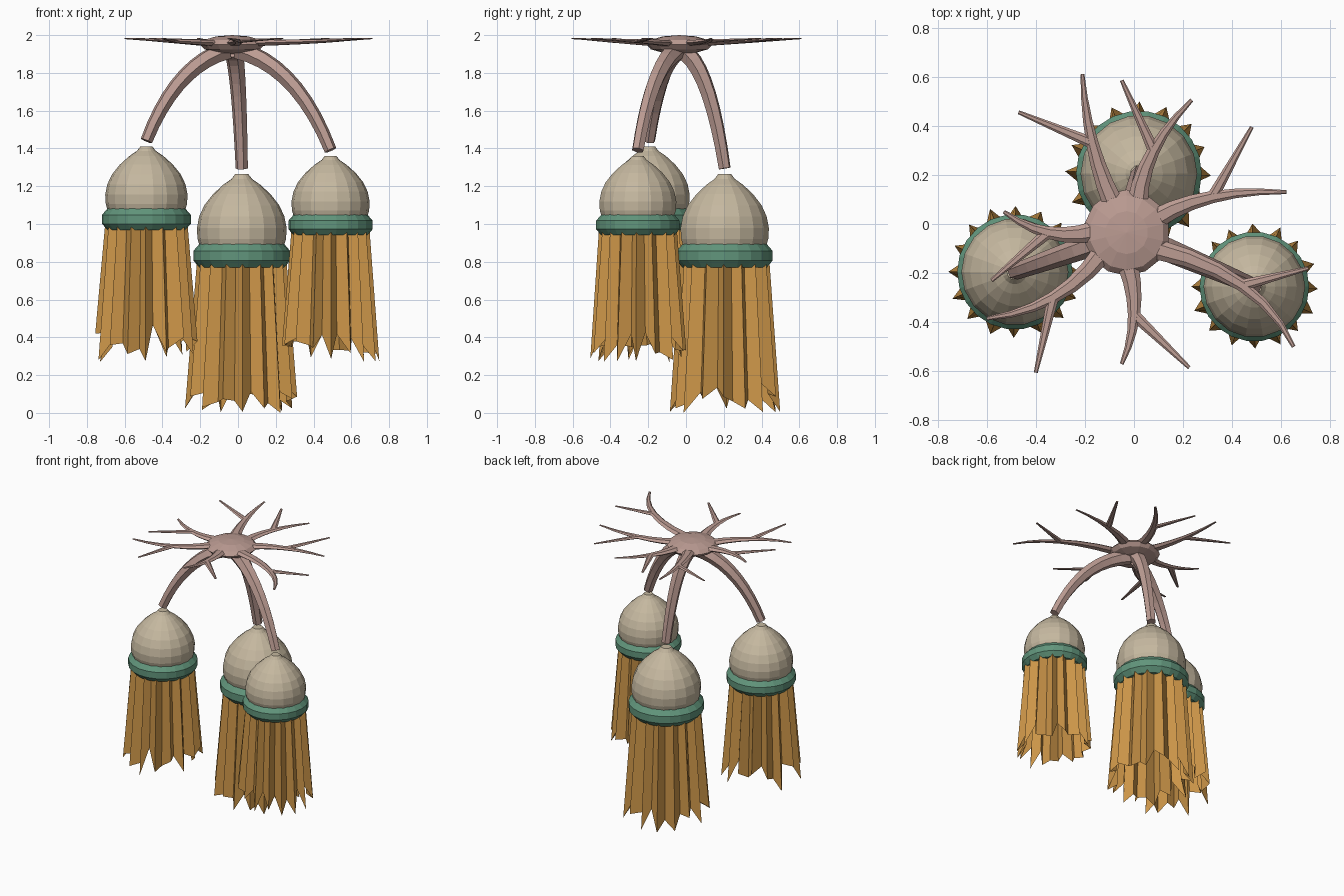
import bpy, bmesh, random
from math import sin, cos, pi, radians
from mathutils import Vector

random.seed(4)
if "Cube" in bpy.data.objects:
    bpy.data.objects.remove(bpy.data.objects["Cube"])


def material(name, rgb):
    m = bpy.data.materials.new(name)
    m.use_nodes = True
    m.diffuse_color = (*rgb, 1)
    m.node_tree.nodes["Principled BSDF"].inputs["Base Color"].default_value = (*rgb, 1)
    return m


PINK = material("dusty_pink", (0.50, 0.33, 0.29))
CREAM = material("cream", (0.56, 0.48, 0.35))
GREEN = material("sea_green", (0.12, 0.30, 0.20))
AMBER = material("amber", (0.60, 0.30, 0.065))


def finish(bm, name, mat, normals=True):
    if normals:
        bmesh.ops.recalc_face_normals(bm, faces=bm.faces)
    mesh = bpy.data.meshes.new(name)
    bm.to_mesh(mesh)
    bm.free()
    mesh.materials.append(mat)
    obj = bpy.data.objects.new(name, mesh)
    bpy.context.collection.objects.link(obj)
    return obj


def bridge(bm, rings, closed=False):
    """Skin a list of equal vertex loops with quads."""
    n = len(rings[0])
    pairs = list(zip(rings, rings[1:]))
    if closed:
        pairs.append((rings[-1], rings[0]))
    for a, b in pairs:
        for i in range(n):
            j = (i + 1) % n
            bm.faces.new((a[i], a[j], b[j], b[i]))


def lathe(name, profile, centre, sides, mat, closed=False):
    bm = bmesh.new()
    rings = [[bm.verts.new(centre + Vector((r * cos(2 * pi * i / sides), r * sin(2 * pi * i / sides), z)))
              for i in range(sides)] for r, z in profile]
    bridge(bm, rings, closed)
    if not closed:
        bm.faces.new(rings[0])
        bm.faces.new(rings[-1])
    return finish(bm, name, mat)


def arc(a, b, c, steps):
    return [a * (1 - t) ** 2 + b * 2 * t * (1 - t) + c * t * t
            for t in (k / steps for k in range(steps + 1))]


def tube(name, path, r0, r1, flat=1.0, sides=6):
    """Tapered tube along a path, optionally flattened vertically."""
    bm = bmesh.new()
    rings = []
    for k, p in enumerate(path):
        t = (path[min(k + 1, len(path) - 1)] - path[max(k - 1, 0)]).normalized()
        side = t.cross(Vector((0, 0, 1))).normalized()
        up = side.cross(t)
        r = r0 + (r1 - r0) * k / (len(path) - 1)
        rings.append([bm.verts.new(p + side * r * cos(2 * pi * i / sides) + up * r * flat * sin(2 * pi * i / sides))
                      for i in range(sides)])
    bridge(bm, rings)
    bm.faces.new(rings[0])
    bm.faces.new(rings[-1])
    return finish(bm, name, PINK)


def skirt(name, centre, s, low, spread, pleats=16):
    """Open pleated skirt with a ragged hem; low is the world height of the lowest tip."""
    bm = bmesh.new()
    top, hem = [], []
    lowest = random.randrange(pleats)
    for i in range(2 * pleats):
        outer = i % 2 == 0
        a = pi * i / pleats + random.uniform(-0.04, 0.04)
        rt, rb = (0.212, 0.272) if outer else (0.175, 0.215)
        z = low + random.uniform(0, spread) + (0 if outer else 0.05)
        if i == 2 * lowest:
            z = low
        rb *= random.uniform(0.97, 1.02)
        top.append(bm.verts.new((centre.x + rt * s * cos(a), centre.y + rt * s * sin(a), centre.z + 0.045 * s)))
        hem.append(bm.verts.new((centre.x + rb * s * cos(a), centre.y + rb * s * sin(a), z)))
    bridge(bm, [hem, top])
    return finish(bm, name, AMBER)


# Hub at the top
HUB = Vector((-0.03, -0.035, 1.95))
bpy.ops.mesh.primitive_uv_sphere_add(segments=14, ring_count=6, radius=1, location=HUB)
hub = bpy.context.object
hub.name = "hub"
hub.scale = (0.175, 0.175, 0.05)
hub.data.materials.append(PINK)

# Flat forked branches: root angle, bend, tip, fork tip
BRANCHES = [
    (115, (-0.17, 0.33), (-0.21, 0.61), (-0.47, 0.455)),
    (70, (0.08, 0.30), (0.235, 0.505), (-0.05, 0.585)),
    (25, (0.32, 0.11), (0.62, 0.13), (0.48, 0.395)),
    (-30, (0.44, -0.25), (0.65, -0.50), (0.71, -0.18)),
    (-88, (0.0, -0.37), (-0.05, -0.57), (0.225, -0.585)),
    (-140, (-0.33, -0.30), (-0.60, -0.385), (-0.40, -0.605)),
    (178, (-0.35, -0.035), (-0.53, 0.05), (-0.58, -0.23)),
]
for n, (ang, bend, tip, fork) in enumerate(BRANCHES, 1):
    a = radians(ang)
    root = HUB + Vector((0.13 * cos(a), 0.13 * sin(a), 0.008))
    mid = Vector((*bend, 1.968))
    end = Vector((*tip, 1.982))
    # Control point pulled past the bend so the curve passes through it
    tube(f"branch_{n}", arc(root, mid * 2 - (root + end) / 2, end, 6), 0.042, 0.008, 0.45)
    tube(f"branch_fork_{n}", [mid, Vector((*fork, 1.982))], 0.024, 0.008, 0.45)

# Bulb and ring outlines, measured from the ring centre
BULB = [(0.032, 0.385), (0.05, 0.362), (0.09, 0.335), (0.14, 0.29), (0.182, 0.238), (0.207, 0.185),
        (0.218, 0.13), (0.215, 0.08), (0.2, 0.03), (0.165, -0.01), (0.08, -0.04)]
RING = [(0.185 + 0.054 * cos(k * pi / 4 + pi / 8), 0.062 * sin(k * pi / 4 + pi / 8)) for k in range(8)]

# Three hanging tassels, each under its own arm: position, size, hem height, raggedness
TASSELS = [
    ("right", (-0.485, -0.195, 1.025), 1.0, 0.27, 0.15),
    ("back", (0.02, 0.205, 0.832), 1.09, 0.0, 0.11),
    ("left", (0.49, -0.255, 0.995), 0.95, 0.27, 0.12),
]
for side, pos, s, low, spread in TASSELS:
    c = Vector(pos)
    tall = s if s < 1.05 else s * 1.03
    lathe(f"{side}_bulb", [(r * s, z * tall) for r, z in BULB], c, 18, CREAM)
    lathe(f"{side}_ring", [(r * s, z * s) for r, z in RING], c, 22, GREEN, closed=True)
    skirt(f"{side}_skirt", c, s, low, spread)
    tip = c + Vector((0, 0, 0.385 * tall + 0.03))
    start = HUB.lerp(Vector((c.x, c.y, HUB.z)), 0.06) - Vector((0, 0, 0.03))
    ctrl = HUB.lerp(Vector((c.x, c.y, HUB.z)), 0.66)
    ctrl.z = 1.84
    tube(f"{side}_arm", arc(start, ctrl, tip, 9), 0.052, 0.033)
